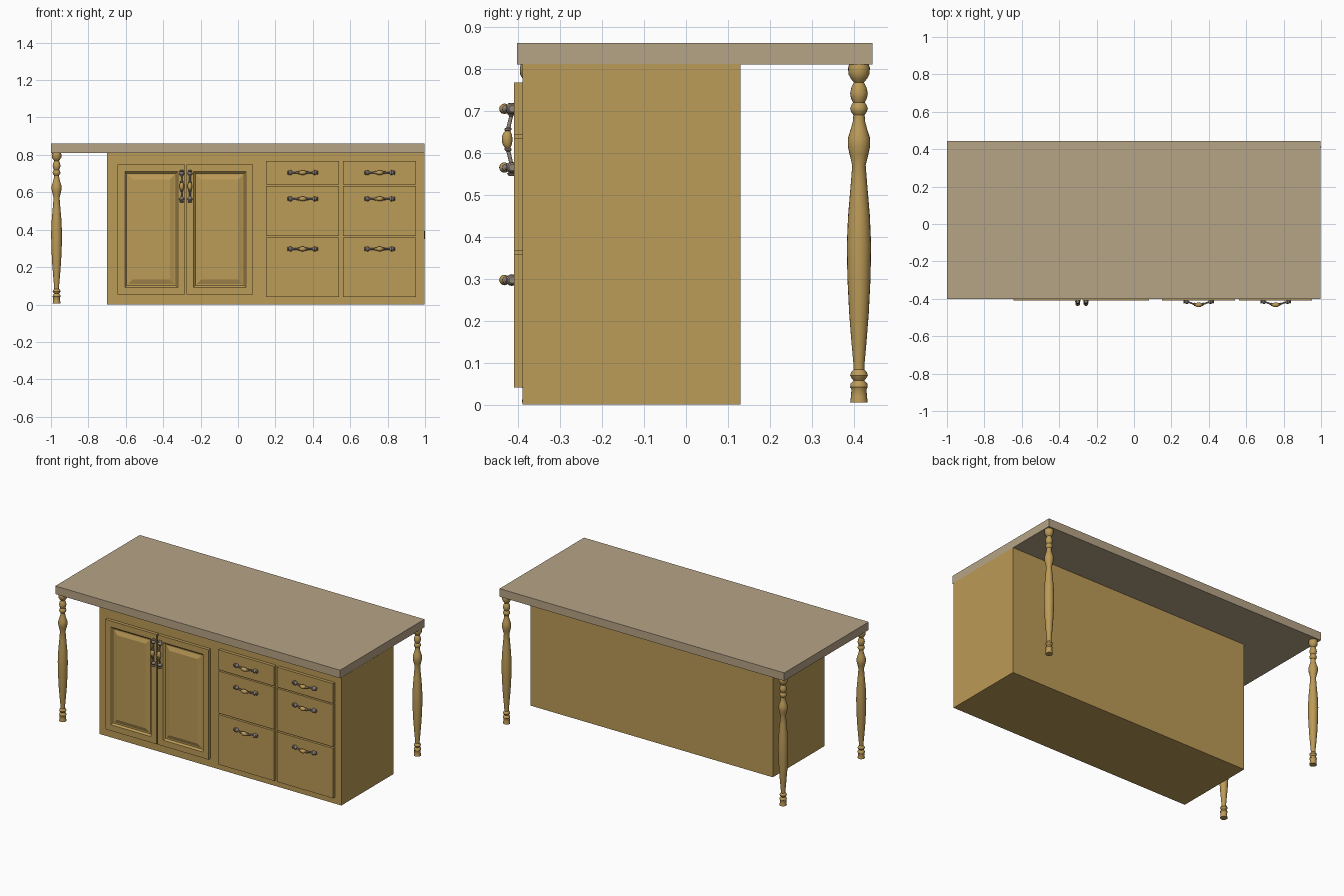
import bpy, bmesh, math
from mathutils import Matrix, Vector

if "Cube" in bpy.data.objects:
    bpy.data.objects.remove(bpy.data.objects["Cube"])


def material(name, rgb):
    m = bpy.data.materials.new(name)
    m.diffuse_color = (*rgb, 1)
    m.use_nodes = True
    m.node_tree.nodes["Principled BSDF"].inputs["Base Color"].default_value = m.diffuse_color
    return m


WOOD = material("golden wood", (0.50, 0.325, 0.095))
STONE = material("beige stone", (0.47, 0.37, 0.24))
METAL = material("grey metal", (0.28, 0.235, 0.20))


def finish(name, bm, mats, smooth=False):
    bmesh.ops.recalc_face_normals(bm, faces=bm.faces)
    me = bpy.data.meshes.new(name)
    bm.to_mesh(me)
    bm.free()
    ob = bpy.data.objects.new(name, me)
    bpy.context.collection.objects.link(ob)
    for m in mats:
        me.materials.append(m)
    if smooth:
        bpy.ops.object.select_all(action='DESELECT')
        ob.select_set(True)
        bpy.context.view_layer.objects.active = ob
        bpy.ops.object.shade_smooth_by_angle(angle=math.radians(35))
    return ob


def box_mesh(x0, x1, y0, y1, z0, z1):
    bm = bmesh.new()
    size = Matrix.Diagonal((x1 - x0, y1 - y0, z1 - z0, 1))
    mid = Matrix.Translation(((x0 + x1) / 2, (y0 + y1) / 2, (z0 + z1) / 2))
    bmesh.ops.create_cube(bm, size=1, matrix=mid @ size)
    return bm


def tube(bm, rings, sides):
    """Skin circles given as (centre, radius, axis_a, axis_b)."""
    loops = []
    for c, r, a, b in rings:
        loops.append([bm.verts.new(c + r * (a * math.cos(i * math.tau / sides) + b * math.sin(i * math.tau / sides)))
                      for i in range(sides)])
    for p, q in zip(loops, loops[1:]):
        for i in range(sides):
            j = (i + 1) % sides
            bm.faces.new((p[i], p[j], q[j], q[i]))
    bm.faces.new(loops[0])
    bm.faces.new(loops[-1])


X, Y, Z = Vector((1, 0, 0)), Vector((0, 1, 0)), Vector((0, 0, 1))

# Cabinet body and worktop
finish("cabinet_body", box_mesh(-0.70, 0.998, -0.39, 0.13, 0, 0.812), [WOOD])
finish("worktop", box_mesh(-1, 0.997, -0.402, 0.444, 0.811, 0.862), [STONE])

# Turned legs: (height, radius)
LEG = [(0.005, .021), (0.02, .019), (0.037, .018), (0.042, .021), (0.050, .020), (0.058, .013),
       (0.064, .018), (0.070, .021), (0.077, .019), (0.084, .013), (0.10, .0135), (0.15, .018),
       (0.22, .0235), (0.30, .0275), (0.38, .029), (0.45, .026), (0.52, .020), (0.57, .016),
       (0.595, .022), (0.615, .0265), (0.635, .0265), (0.655, .020), (0.675, .0145), (0.69, .0135),
       (0.698, .019), (0.706, .021), (0.714, .018), (0.72, .014), (0.73, .019), (0.742, .021),
       (0.756, .018), (0.768, .012), (0.776, .019), (0.787, .025), (0.802, .026), (0.812, .023)]
for name, x, y in [("front_left_leg", -0.97, -0.37), ("back_left_leg", -0.97, 0.412),
                   ("back_right_leg", 0.97, 0.412)]:
    bm = bmesh.new()
    tube(bm, [(Vector((x, y, z)), r, X, Y) for z, r in LEG], 20)
    finish(name, bm, [WOOD], True)


# Doors with a grooved raised panel
def door(name, x0, x1):
    bm = box_mesh(x0, x1, -0.41, -0.389, 0.053, 0.749)
    bm.normal_update()
    f = min(bm.faces, key=lambda f: f.normal.y)
    # (inset, change in y): flat rim, groove in, groove floor, slope out to the field
    for inset, dy in [(0.038, 0), (0.010, 0.010), (0.008, 0.0), (0.024, -0.009)]:
        bmesh.ops.inset_region(bm, faces=[f], thickness=inset, use_even_offset=True)
        for v in f.verts:
            v.co.y += dy
    finish(name, bm, [WOOD])


door("left_door", -0.643, -0.284)
door("right_door", -0.276, 0.081)

# Pull handles: half profile (distance along, bow 0..1, radius)
HALF = [(0, 1, .0125), (0.008, 1, .012), (0.015, .95, .009), (0.019, .88, .0065), (0.021, .86, .0085),
        (0.024, .80, .0085), (0.027, .74, .005), (0.052, .22, .0045), (0.056, .12, .009),
        (0.063, .06, .014), (0.069, .02, .012), (0.073, 0, .008), (0.077, 0, .012), (0.082, 0, .008)]


def handle(name, cx, cz, along, up, depth, scale):
    bm = bmesh.new()
    pts = [(-t, b, r) for t, b, r in HALF[:0:-1]] + HALF
    base = Vector((cx, -0.414, cz))
    tube(bm, [(base + along * t * scale - Y * b * depth, r, Y, up) for t, b, r in pts], 12)
    # wooden bead in the middle, metal arms and feet
    for f in bm.faces:
        f.material_index = 0 if abs((f.calc_center_median() - base).dot(along)) < 0.020 * scale else 1
    finish(name, bm, [WOOD, METAL], True)


for side, x in [("left", -0.301), ("right", -0.257)]:
    handle(side + "_door_handle", x, 0.632, Z, X, 0.012, 1.06)

# Two columns of three drawers
ROWS = [("top", 0.642, 0.768, 0.705), ("middle", 0.367, 0.634, 0.565), ("bottom", 0.041, 0.358, 0.297)]
for col, x0, x1 in [("left", 0.150, 0.541), ("right", 0.562, 0.953)]:
    for row, z0, z1, hz in ROWS:
        finish(f"{row}_{col}_drawer", box_mesh(x0, x1, -0.41, -0.389, z0, z1), [WOOD])
        handle(f"{row}_{col}_drawer_handle", (x0 + x1) / 2, hz, X, Z, 0.0185, 1.0)
